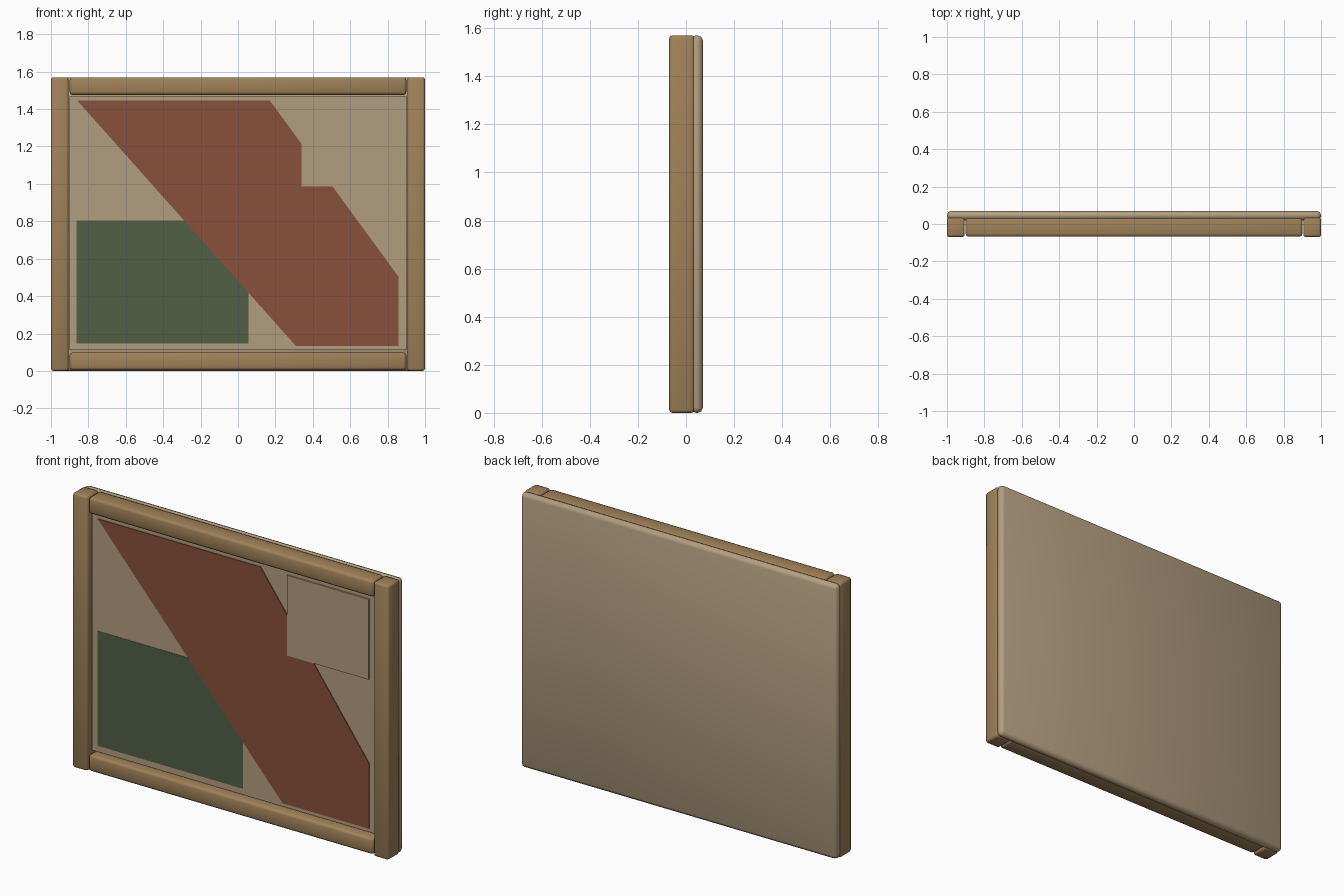
import bpy
import bmesh

cube = bpy.data.objects.get("Cube")
if cube:
    bpy.data.objects.remove(cube)


def material(name, rgb):
    mat = bpy.data.materials.new(name)
    mat.use_nodes = True
    mat.diffuse_color = (*rgb, 1)
    mat.node_tree.nodes["Principled BSDF"].inputs["Base Color"].default_value = (*rgb, 1)
    return mat


wood = material("warm wood", (0.35, 0.22, 0.10))
canvas = material("beige canvas", (0.45, 0.34, 0.215))
red = material("brick red", (0.25, 0.08, 0.045))
green = material("dark green", (0.085, 0.115, 0.062))


def prism(name, outline, front, back, mat, bevel=0.0):
    """Extrude an (x, z) outline between two depths, with optional rounding."""
    bm = bmesh.new()
    face = bm.faces.new([bm.verts.new((x, front, z)) for x, z in outline])
    out = bmesh.ops.extrude_face_region(bm, geom=[face])
    for v in out["geom"]:
        if isinstance(v, bmesh.types.BMVert):
            v.co.y = back
    bmesh.ops.recalc_face_normals(bm, faces=bm.faces)
    mesh = bpy.data.meshes.new(name)
    bm.to_mesh(mesh)
    bm.free()
    mesh.materials.append(mat)
    obj = bpy.data.objects.new(name, mesh)
    bpy.context.collection.objects.link(obj)
    if bevel:
        mod = obj.modifiers.new("Rounded edges", "BEVEL")
        mod.width = bevel
        mod.segments = 2
        mesh.shade_smooth()
    return obj


def rect(x0, x1, z0, z1):
    return [(x0, z0), (x1, z0), (x1, z1), (x0, z1)]


FRONT, JOINT, BACK = -0.07, 0.02, 0.07
HEIGHT = 1.57
PANEL = -0.035

# Backing board
prism("backing_board", rect(-1, 1, 0, HEIGHT), JOINT, BACK, canvas, 0.022)

# Frame: two posts and two rails
for side, sx in (("left", 1), ("right", -1)):
    x0, x1 = sorted((sx * 0.905, sx))
    prism(side + "_post", rect(x0, x1, 0, HEIGHT), FRONT, 0.035, wood, 0.013)
for side, z0 in (("bottom", 0.004), ("top", HEIGHT - 0.094)):
    prism(side + "_rail", rect(-0.9, 0.9, z0, z0 + 0.094), FRONT + 0.002, 0.035, wood, 0.015)

# Raised front panel
prism("front_panel", rect(-0.9, 0.9, 0.112, 1.466), PANEL, 0.03, canvas)

# Painted shapes as thin stacked plates
prism("green_block", rect(-0.863, 0.056, 0.147, 0.803), PANEL - 0.002, PANEL, green)
band = [(-0.86, 1.446), (0.17, 1.446), (0.857, 0.505), (0.857, 0.133), (0.31, 0.133)]
prism("red_band", band, PANEL - 0.005, PANEL, red)
prism("corner_plate", rect(0.34, 0.857, 0.987, 1.446), PANEL - 0.008, PANEL, canvas)
